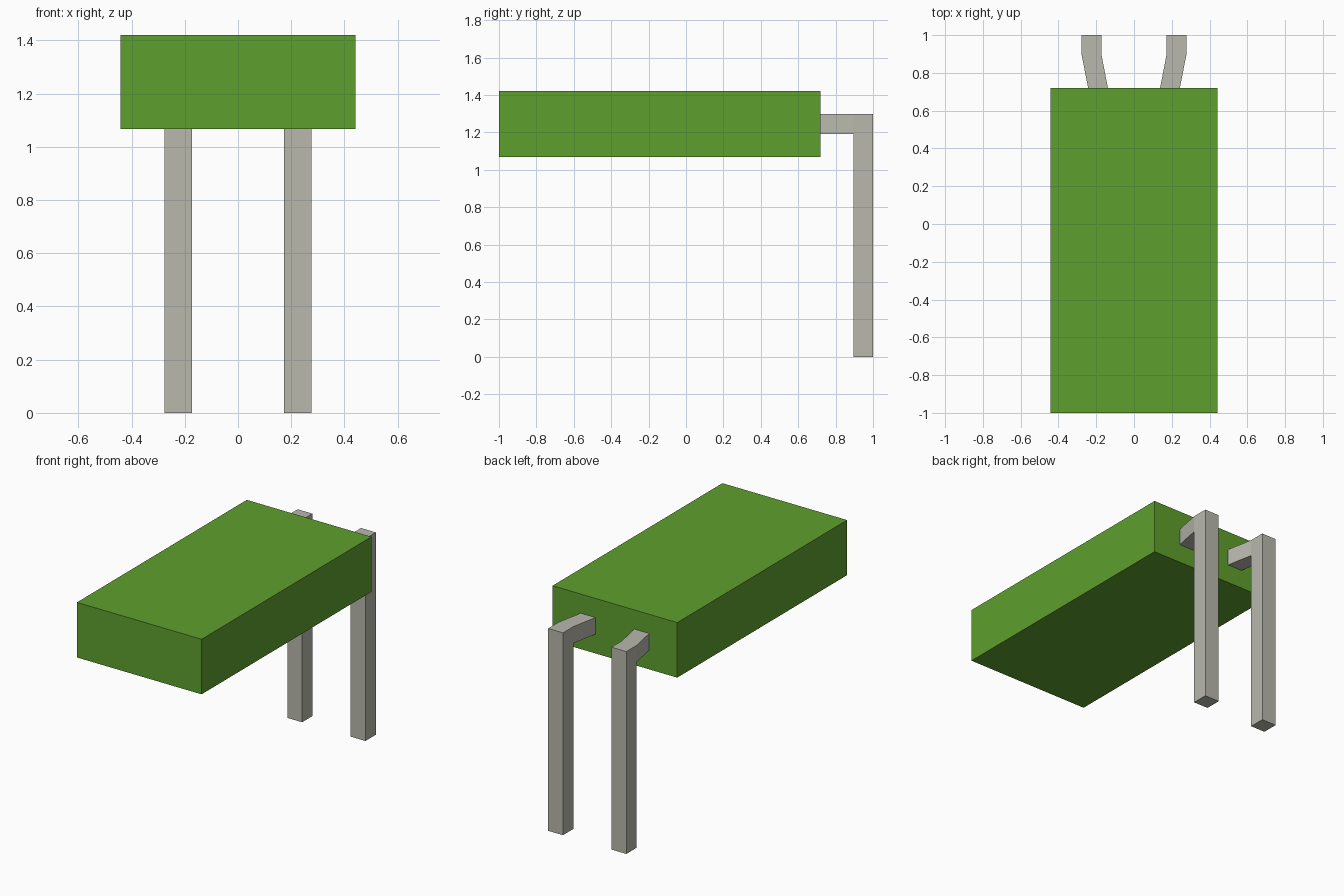
import bpy
import bmesh
from mathutils import Vector

cube = bpy.data.objects.get("Cube")
if cube:
    bpy.data.objects.remove(cube, do_unlink=True)


def make_material(name, color):
    mat = bpy.data.materials.new(name)
    mat.use_nodes = True
    mat.diffuse_color = color
    mat.node_tree.nodes["Principled BSDF"].inputs["Base Color"].default_value = color
    return mat


def add_box(bm, lo, hi):
    """Add an axis-aligned box between two corners."""
    verts = bmesh.ops.create_cube(bm, size=1)["verts"]
    lo, hi = Vector(lo), Vector(hi)
    for v in verts:
        v.co = (lo + hi) / 2 + v.co * (hi - lo)


def make_object(name, bm, mat):
    bmesh.ops.recalc_face_normals(bm, faces=bm.faces)
    mesh = bpy.data.meshes.new(name)
    bm.to_mesh(mesh)
    bm.free()
    mesh.materials.append(mat)
    obj = bpy.data.objects.new(name, mesh)
    bpy.context.collection.objects.link(obj)
    return obj


green = make_material("leaf green", (0.114, 0.347, 0.026, 1))
grey = make_material("warm grey", (0.479, 0.479, 0.423, 1))

BODY_BACK = 0.72
POST_FRONT = 0.895
ARM_BOTTOM = 1.19

# Main box
bm = bmesh.new()
add_box(bm, (-0.442, -1, 1.067), (0.442, BODY_BACK, 1.42))
make_object("body_box", bm, green)

# Post, cut at the arm's underside
bm = bmesh.new()
add_box(bm, (0.172, POST_FRONT, 0), (0.277, 1, 1.297))
bmesh.ops.bisect_plane(bm, geom=bm.verts[:] + bm.edges[:] + bm.faces[:],
                       plane_co=(0, 0, ARM_BOTTOM), plane_no=(0, 0, 1))

# Arm: upper front face pulled forward and inward to the body
bm.normal_update()
front = [f for f in bm.faces
         if f.normal.y < -0.9 and f.calc_center_median().z > ARM_BOTTOM]
arm = bmesh.ops.extrude_face_region(bm, geom=front)["geom"]
bmesh.ops.delete(bm, geom=front, context="FACES_ONLY")
bmesh.ops.translate(bm, verts=[g for g in arm if isinstance(g, bmesh.types.BMVert)],
                    vec=(-0.034, BODY_BACK - POST_FRONT, 0))

# Both supports, mirrored across the centre
supports = make_object("support_posts", bm, grey)
supports.modifiers.new("Mirror", "MIRROR").use_axis = (True, False, False)
